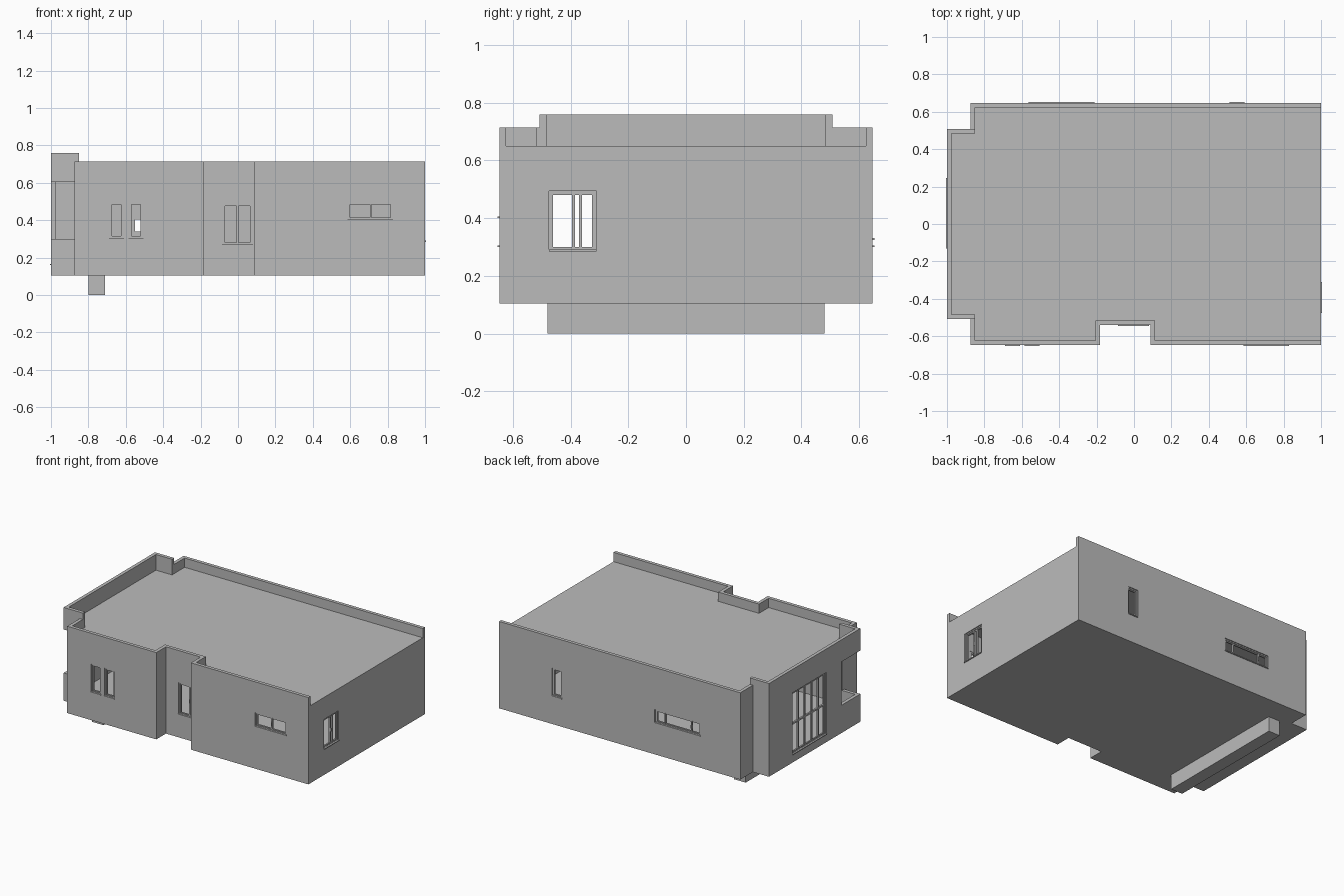
import bpy
import bmesh

if "Cube" in bpy.data.objects:
    bpy.data.objects.remove(bpy.data.objects["Cube"], do_unlink=True)

grey = bpy.data.materials.new("plain_grey")
grey.use_nodes = True
grey.diffuse_color = (0.5, 0.5, 0.5, 1)
grey.node_tree.nodes["Principled BSDF"].inputs["Base Color"].default_value = (0.5, 0.5, 0.5, 1)

WALL = 0.024
FLOOR, ROOF, RIM, HIGH = 0.105, 0.65, 0.715, 0.76
X0, X1, WING = -1.0, 1.0, -0.875
Y0, Y1, SIDE, PORCH = -0.647, 0.647, 0.507, -0.54
PORCH_L, PORCH_R = -0.182, 0.087

# Ground plan with an end wing and a recessed entrance
PLAN = [(X0, -SIDE), (WING, -SIDE), (WING, Y0), (PORCH_L, Y0), (PORCH_L, PORCH),
        (PORCH_R, PORCH), (PORCH_R, Y0), (X1, Y0), (X1, Y1), (WING, Y1),
        (WING, SIDE), (X0, SIDE)]


def finish(name, bm):
    bmesh.ops.recalc_face_normals(bm, faces=bm.faces)
    mesh = bpy.data.meshes.new(name)
    bm.to_mesh(mesh)
    bm.free()
    mesh.materials.append(grey)
    obj = bpy.data.objects.new(name, mesh)
    bpy.context.collection.objects.link(obj)
    return obj


def add_box(bm, a, b):
    lo = [min(p, q) for p, q in zip(a, b)]
    hi = [max(p, q) for p, q in zip(a, b)]
    for v in bmesh.ops.create_cube(bm, size=1)["verts"]:
        v.co = [hi[i] if v.co[i] > 0 else lo[i] for i in range(3)]


def boxes(name, pairs):
    bm = bmesh.new()
    for a, b in pairs:
        add_box(bm, a, b)
    return finish(name, bm)


def plan_solid(name, z0, z1, ring):
    """Extrude the rim of the plan (ring) or the area inside the rim."""
    bm = bmesh.new()
    core = bm.faces.new([bm.verts.new((x, y, z0)) for x, y in PLAN])
    bmesh.ops.recalc_face_normals(bm, faces=bm.faces)
    rim = bmesh.ops.inset_region(bm, faces=[core], thickness=WALL,
                                 use_boundary=True, use_even_offset=True)["faces"]
    bmesh.ops.delete(bm, geom=[core] if ring else rim, context="FACES")
    top = bmesh.ops.extrude_face_region(bm, geom=bm.faces[:], use_keep_orig=True)["geom"]
    for v in top:
        if isinstance(v, bmesh.types.BMVert):
            v.co.z = z1
    return finish(name, bm)


def cut(target, pairs):
    cutter = boxes("cutter", pairs)
    cutter.hide_render = True
    mod = target.modifiers.new("openings", "BOOLEAN")
    mod.operation, mod.solver, mod.object = "DIFFERENCE", "EXACT", cutter
    bpy.context.view_layer.objects.active = target
    bpy.ops.object.modifier_apply(modifier=mod.name)
    bpy.data.objects.remove(cutter, do_unlink=True)


# Wall planes: map (along, outward, height) to the model
SIDES = {
    "front": lambda u, d, z: (u, Y0 - d, z),
    "porch": lambda u, d, z: (u, PORCH - d, z),
    "back": lambda u, d, z: (u, Y1 + d, z),
    "right": lambda u, d, z: (X1 + d, u, z),
    "left": lambda u, d, z: (X0 - d, u, z),
}

# name, wall, span along the wall, height span, upright bars, cross bars
WINDOWS = [
    ("front_narrow_window_a", "front", (-0.69, -0.61), (0.30, 0.50), [], []),
    ("front_narrow_window_b", "front", (-0.585, -0.505), (0.30, 0.50), [], []),
    ("porch_window", "porch", (-0.085, 0.08), (0.265, 0.49), [-0.003], []),
    ("front_wide_window", "front", (0.585, 0.83), (0.40, 0.50), [0.71], []),
    ("end_window", "right", (-0.475, -0.31), (0.285, 0.495), [-0.39, -0.365], []),
    ("back_narrow_window", "back", (0.51, 0.59), (0.30, 0.50), [], []),
    ("back_wide_window", "back", (-0.565, -0.21), (0.325, 0.42), [-0.49, -0.285], []),
    ("large_window", "left", (-0.13, 0.245), (0.16, 0.595),
     [-0.055, 0.02, 0.095, 0.17], [0.37]),
]


def build_window(name, side, span, height, uprights, crossbars):
    at = SIDES[side]
    (u0, u1), (z0, z1) = span, height
    parts = []

    def bar(ua, ub, za, zb, da=-0.02, db=-0.008):
        parts.append((at(ua, da, za), at(ub, db, zb)))

    def border(gap, w, da, db):
        a, b, c, d = u0 + gap, u1 - gap, z0 + gap, z1 - gap
        bar(a, a + w, c, d, da, db)
        bar(b - w, b, c, d, da, db)
        bar(a + w, b - w, c, c + w, da, db)
        bar(a + w, b - w, d - w, d, da, db)

    border(0, 0.008, -0.022, -0.006)
    border(0.008, 0.007, -0.02, -0.01)
    for u in uprights:
        bar(u - 0.005, u + 0.005, z0 + 0.01, z1 - 0.01)
    for z in crossbars:
        bar(u0 + 0.01, u1 - 0.01, z - 0.006, z + 0.006)
    boxes(name + "_frame", parts)
    # Sill and handle
    boxes(name + "_sill", [(at(u0, -0.006, z0), at(u1, 0.006, z0 + 0.006))])
    if len(uprights) in (1, 2):
        mid = (z0 + z1) / 2
        boxes(name + "_handle", [(at(uprights[0] - 0.003, -0.008, mid - 0.012),
                                  at(uprights[0] + 0.003, -0.003, mid + 0.012))])


# Outer walls with window holes and the open balcony corner
walls = plan_solid("outer_walls", FLOOR, ROOF, True)
holes = []
for _, side, span, height, _, _ in WINDOWS:
    at = SIDES[side]
    holes.append((at(span[0], 0.05, height[0]), at(span[1], -0.05, height[1])))
holes.append(((X0 - 0.05, -0.55, 0.30), (WING, -0.30, 0.605)))
cut(walls, holes)

for window in WINDOWS:
    build_window(*window)

# Floor and roof
plan_solid("floor_slab", FLOOR, FLOOR + 0.02, False)
plan_solid("roof_slab", ROOF - 0.02, ROOF, False)

# Parapet, left off along one end
parapet = plan_solid("parapet", ROOF, RIM, True)
cut(parapet, [((0.9, Y0 + WALL, ROOF - 0.1), (1.1, Y1 - WALL, HIGH))])

# Taller parapet around the wing
wing = [((X0, -SIDE, RIM), (X0 + WALL, SIDE, HIGH))]
for s in (-1, 1):
    wing.append(((X0 + WALL, s * SIDE, RIM), (WING + WALL, s * (SIDE - WALL), HIGH)))
boxes("wing_parapet", wing)

# Foundation strip
boxes("foundation_strip", [((-0.80, -0.48, 0), (-0.71, 0.48, FLOOR))])
